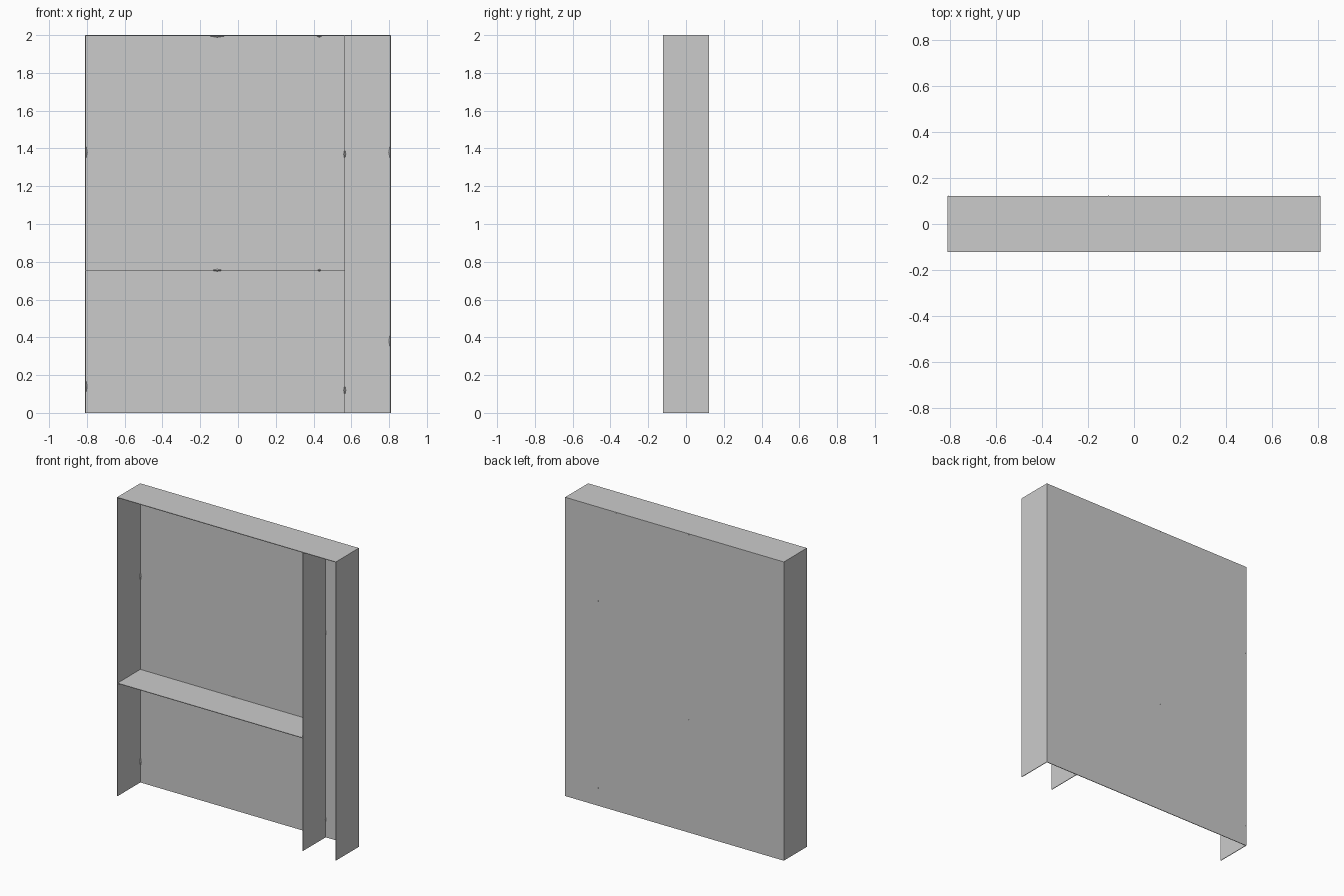
import bpy
import bmesh
from mathutils import Matrix, Vector

if "Cube" in bpy.data.objects:
    bpy.data.objects.remove(bpy.data.objects["Cube"], do_unlink=True)

grey = bpy.data.materials.new("plain grey")
grey.use_nodes = True
colour = (0.6, 0.6, 0.6, 1)
grey.diffuse_color = colour
grey.node_tree.nodes["Principled BSDF"].inputs["Base Color"].default_value = colour

HALF_W, HALF_D, HEIGHT = 0.81, 0.122, 2.0
DIVIDER_X, SHELF_Z, THICK = 0.565, 0.755, 0.004


def finish(name, bm):
    mesh = bpy.data.meshes.new(name)
    bm.to_mesh(mesh)
    bm.free()
    mesh.materials.append(grey)
    obj = bpy.data.objects.new(name, mesh)
    bpy.context.collection.objects.link(obj)
    return obj


def panel(name, low, high):
    """Thin board between two opposite corners."""
    low, high = Vector(low), Vector(high)
    bm = bmesh.new()
    bmesh.ops.create_cube(bm, size=1, matrix=Matrix.Translation((low + high) / 2)
                          @ Matrix.Diagonal((*(high - low), 1)))
    return finish(name, bm)


def pegs(name, spots, axis):
    """Small diamond pegs along a back joint; each spot is (centre, half length)."""
    bm = bmesh.new()
    for centre, half in spots:
        size = Vector((0.006, 0.006, 0.006))
        size[axis] = half
        tips = []
        for i in range(3):
            for sign in (-1, 1):
                point = Vector(centre)
                point[i] += sign * size[i]
                tips.append(bm.verts.new(point))
        bmesh.ops.convex_hull(bm, input=tips)
    return finish(name, bm)


# Case: back, two sides and top, open at the front and bottom
panel("back_panel", (-HALF_W, HALF_D - THICK, 0), (HALF_W, HALF_D, HEIGHT))
panel("right_side", (-HALF_W, -HALF_D, 0), (-HALF_W + THICK, HALF_D, HEIGHT))
panel("left_side", (HALF_W - THICK, -HALF_D, 0), (HALF_W, HALF_D, HEIGHT))
panel("top_panel", (-HALF_W, -HALF_D, HEIGHT - THICK), (HALF_W, HALF_D, HEIGHT))

# Inside: upright divider and the shelf that meets it
panel("divider", (DIVIDER_X - THICK / 2, -HALF_D, 0),
      (DIVIDER_X + THICK / 2, HALF_D, HEIGHT))
panel("shelf", (-HALF_W, -HALF_D, SHELF_Z - THICK / 2),
      (DIVIDER_X, HALF_D, SHELF_Z + THICK / 2))

# Pegs at the back joints
BACK = HALF_D - 0.005
for name, x, heights in (("right_side_pegs", -HALF_W + 0.006, (0.14, 1.38)),
                         ("divider_pegs", DIVIDER_X, (0.12, 1.37)),
                         ("left_side_pegs", HALF_W - 0.006, (0.38, 1.38))):
    pegs(name, [((x, BACK, z), 0.03) for z in heights], 2)
for name, z in (("shelf_pegs", SHELF_Z), ("top_pegs", HEIGHT - 0.006)):
    pegs(name, [((-0.11, BACK, z), 0.035), ((0.43, BACK, z), 0.012)], 0)
